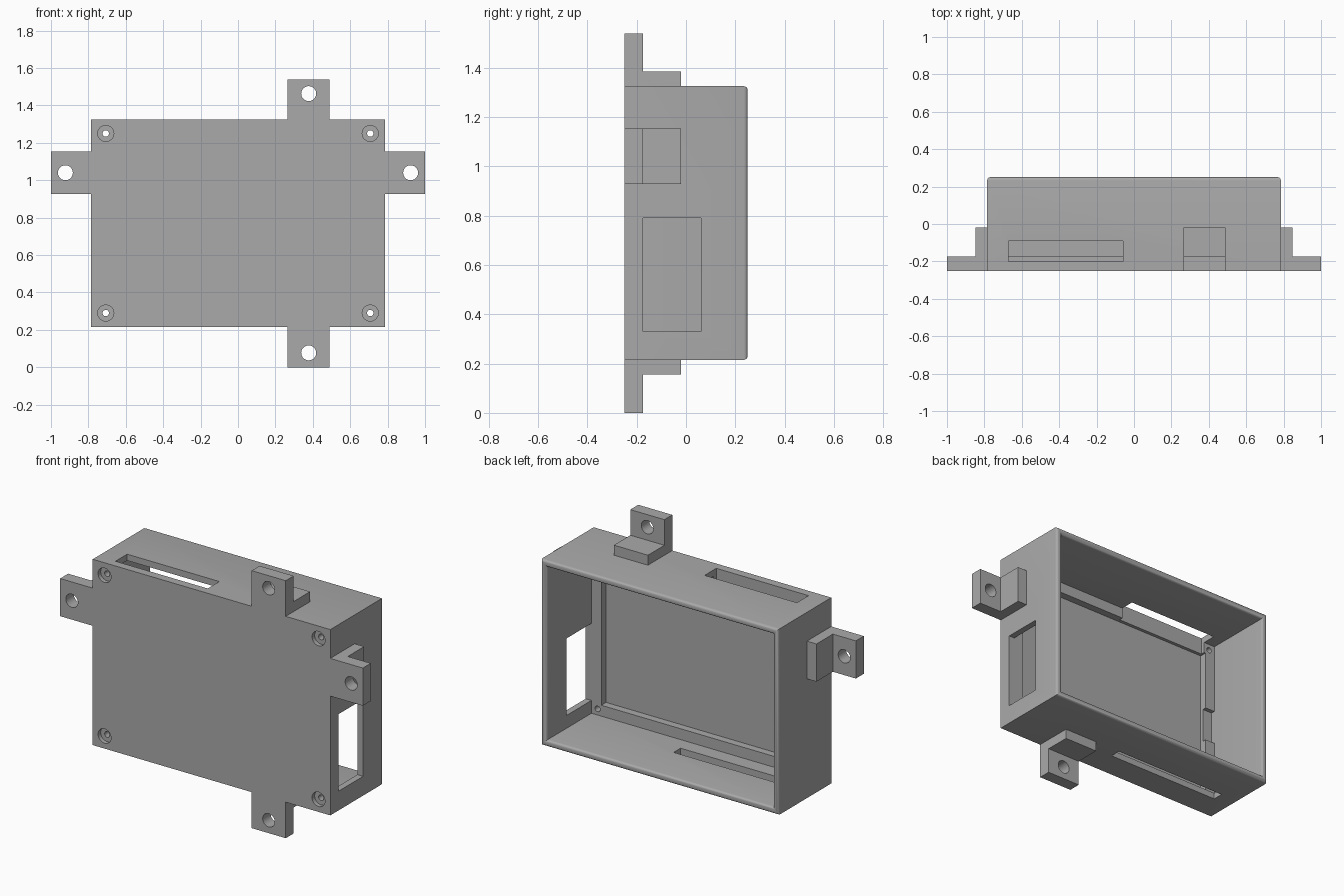
import bpy, bmesh, math
from mathutils import Matrix, Vector

if "Cube" in bpy.data.objects:
    bpy.data.objects.remove(bpy.data.objects["Cube"], do_unlink=True)

# One grey plastic for everything
grey = bpy.data.materials.new("grey_plastic")
grey.use_nodes = True
colour = (0.4, 0.4, 0.4, 1)
grey.diffuse_color = colour
grey.node_tree.nodes["Principled BSDF"].inputs["Base Color"].default_value = colour

W, Z0, Z1 = 0.785, 0.215, 1.325      # case half width, bottom, top
FRONT, BACK = -0.25, 0.25
WALL, LEDGE = 0.038, 0.065
LEDGE_Y, PLATE_Y = -0.175, -0.22


def add_box(bm, x, y, z):
    """Add a box from (min, max) pairs."""
    size = Vector((x[1] - x[0], y[1] - y[0], z[1] - z[0]))
    mid = Vector((sum(x) / 2, sum(y) / 2, sum(z) / 2))
    mat = Matrix.Translation(mid) @ Matrix.Diagonal((*size, 1))
    bmesh.ops.create_cube(bm, size=1, matrix=mat)


def add_rod(bm, x, z, radius, y):
    """Add a cylinder along y."""
    mat = Matrix.Translation((x, sum(y) / 2, z)) @ Matrix.Rotation(math.pi / 2, 4, "X")
    bmesh.ops.create_cone(bm, cap_ends=True, segments=32, radius1=radius,
                          radius2=radius, depth=y[1] - y[0], matrix=mat)


def make(name, bm):
    bmesh.ops.recalc_face_normals(bm, faces=bm.faces)
    mesh = bpy.data.meshes.new(name)
    bm.to_mesh(mesh)
    bm.free()
    mesh.materials.append(grey)
    obj = bpy.data.objects.new(name, mesh)
    bpy.context.collection.objects.link(obj)
    return obj


def cut(obj, name, fill):
    """Subtract whatever fill() adds to an empty mesh."""
    bm = bmesh.new()
    fill(bm)
    cutter = make(name, bm)
    cutter.hide_render = True
    cutter.hide_set(True)
    cutter.display_type = "WIRE"
    mod = obj.modifiers.new(name, "BOOLEAN")
    mod.operation, mod.solver, mod.object = "DIFFERENCE", "EXACT", cutter


def smooth(obj):
    bpy.ops.object.select_all(action="DESELECT")
    obj.select_set(True)
    bpy.context.view_layer.objects.active = obj
    bpy.ops.object.shade_smooth_by_angle(angle=math.radians(35))


# Open-backed case: inset the back and sink it in two steps, leaving a ledge
bm = bmesh.new()
add_box(bm, (-W, W), (FRONT, BACK), (Z0, Z1))
bm.faces.ensure_lookup_table()
face = max(bm.faces, key=lambda f: f.calc_center_median().y)
for border, depth in ((WALL, LEDGE_Y), (LEDGE, PLATE_Y)):
    bmesh.ops.inset_region(bm, faces=[face], thickness=border, use_even_offset=True)
    new = bmesh.ops.extrude_discrete_faces(bm, faces=[face])["faces"][0]
    for v in new.verts:
        v.co.y = depth
    face = new
bmesh.ops.remove_doubles(bm, verts=bm.verts, dist=1e-5)

# Rounded rim
rim = [e for e in bm.edges if all(abs(v.co.y - BACK) < 1e-4 for v in e.verts)
       and (e.verts[0].co - e.verts[1].co).length > 0.2]
bmesh.ops.bevel(bm, geom=rim, offset=0.016, segments=4, profile=0.5, affect="EDGES")
case = make("case", bm)


# Connector openings
def openings(bm):
    add_box(bm, (0.7, 0.9), (-0.174, 0.06), (0.33, 0.79))
    add_box(bm, (-0.67, -0.06), (-0.2, -0.09), (1.19, 1.4))
    add_box(bm, (-0.67, 0.095), (-0.085, -0.02), (0.15, 0.3))
    add_box(bm, (-0.746, -0.65), (-0.2, -0.1), (0.65, 0.86))


# Corner screw holes with counterbores
def screws(radius, y):
    def fill(bm):
        for x in (-0.707, 0.707):
            for z in (0.29, 1.25):
                add_rod(bm, x, z, radius, y)
    return fill


cut(case, "opening_cutter", openings)
cut(case, "counterbore_cutter", screws(0.043, (-0.3, -0.225)))
cut(case, "screw_hole_cutter", screws(0.017, (-0.32, -0.1)))
smooth(case)


# L-shaped mounting tabs, drawn pointing outwards along u then placed
def tab(name, origin, out, along, length, foot):
    outline = ((0, FRONT), (length, FRONT), (length, LEDGE_Y),
               (foot, LEDGE_Y), (foot, -0.02), (0, -0.02))
    origin, out, along = Vector(origin), Vector(out), Vector(along)
    bm = bmesh.new()
    verts = [bm.verts.new(origin + out * u + Vector((0, y, 0)) - along * 0.1125)
             for u, y in outline]
    side = bm.faces.new(verts)
    ext = bmesh.ops.extrude_face_region(bm, geom=[side])["geom"]
    bmesh.ops.translate(bm, vec=along * 0.225,
                        verts=[g for g in ext if isinstance(g, bmesh.types.BMVert)])
    obj = make(name, bm)
    hole = origin + out * 0.138
    cut(obj, name + "_hole_cutter",
        lambda b: add_rod(b, hole.x, hole.z, 0.04, (-0.3, -0.12)))
    smooth(obj)


X, Z = (1, 0, 0), (0, 0, 1)
tab("left_tab", (W, 0, 1.04), X, Z, 0.215, 0.063)
tab("right_tab", (-W, 0, 1.04), (-1, 0, 0), Z, 0.215, 0.063)
tab("top_tab", (0.378, 0, Z1), Z, X, 0.213, 0.06)
tab("bottom_tab", (0.378, 0, Z0), (0, 0, -1), X, 0.215, 0.06)
